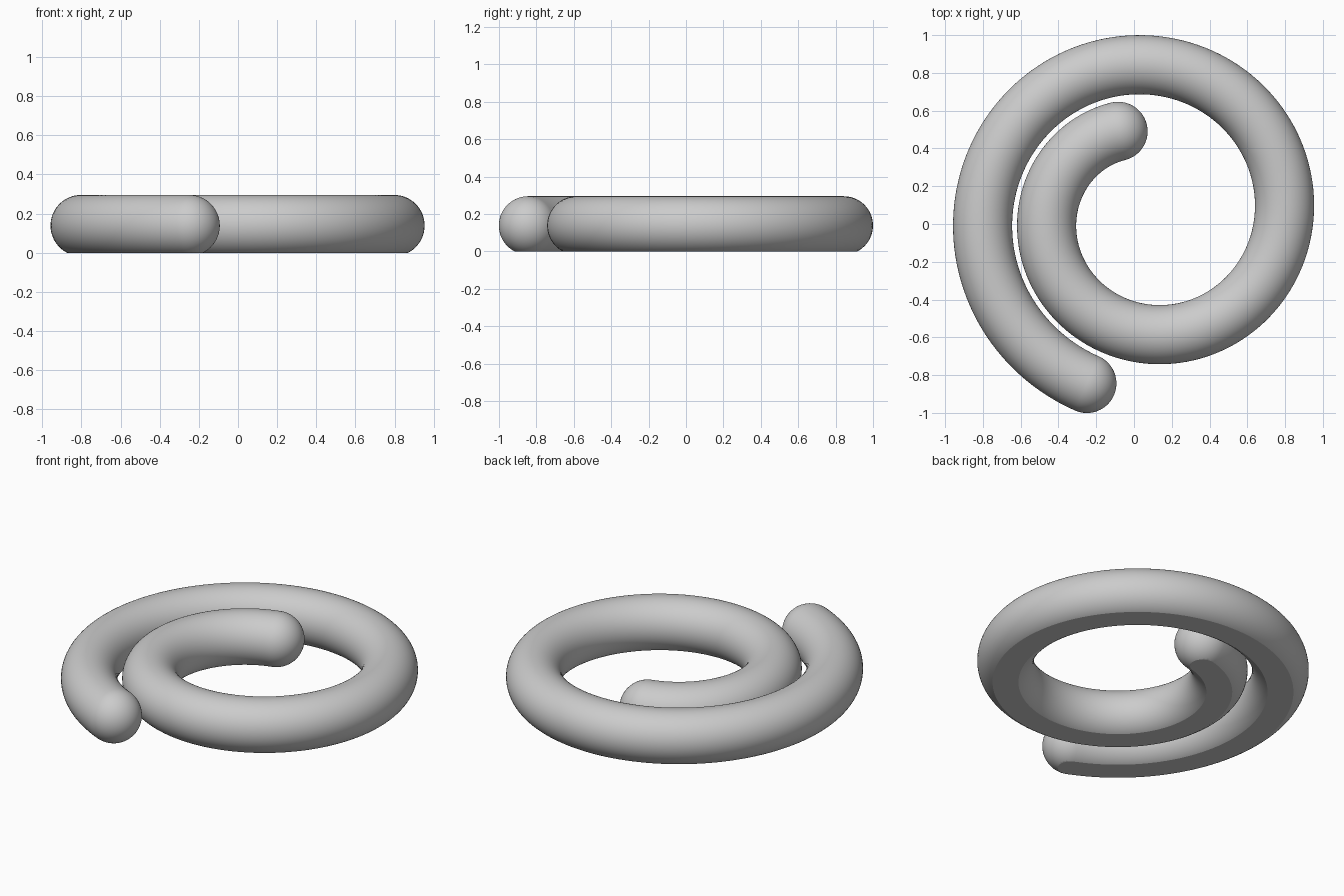
import bpy
import bmesh
from math import sin, cos, pi, radians
from mathutils import Vector

cube = bpy.data.objects.get("Cube")
if cube:
    bpy.data.objects.remove(cube, do_unlink=True)

CENTRE = Vector((0.0825, 0.044, 0.139))
TUBE_RADIUS = 0.1565
PITCH = 0.34                      # spiral growth per turn
START, END = radians(110.5), radians(609.5)
STEPS, SIDES, CAP_STEPS = 200, 64, 16
UP = Vector((0, 0, 1))


def spiral_point(angle):
    r = 0.5425 + PITCH * (angle - pi) / (2 * pi)
    return CENTRE + Vector((cos(angle), sin(angle), 0)) * r


def spiral_tangent(angle):
    return (spiral_point(angle + 0.001) - spiral_point(angle - 0.001)).normalized()


def add_ring(bm, centre, tangent, radius):
    side = tangent.cross(UP)
    turns = [2 * pi * i / SIDES for i in range(SIDES)]
    return [bm.verts.new(centre + (side * cos(t) + UP * sin(t)) * radius) for t in turns]


def cap_rings(bm, angle, direction):
    """Rings of a rounded end, from the tube outwards."""
    tangent, base = spiral_tangent(angle), spiral_point(angle)
    rings = []
    for k in range(1, CAP_STEPS):
        a = pi / 2 * k / CAP_STEPS
        rings.append(add_ring(bm, base + tangent * direction * TUBE_RADIUS * sin(a),
                              tangent, TUBE_RADIUS * cos(a)))
    tip = bm.verts.new(base + tangent * direction * TUBE_RADIUS)
    return rings, tip


# Coiled tube with rounded ends
bm = bmesh.new()
start_rings, start_tip = cap_rings(bm, START, -1)
angles = [START + (END - START) * i / STEPS for i in range(STEPS + 1)]
body = [add_ring(bm, spiral_point(a), spiral_tangent(a), TUBE_RADIUS) for a in angles]
end_rings, end_tip = cap_rings(bm, END, 1)
rings = start_rings[::-1] + body + end_rings
for i in range(SIDES):
    j = (i + 1) % SIDES
    for a, b in zip(rings, rings[1:]):
        bm.faces.new((a[i], a[j], b[j], b[i]))
    bm.faces.new((start_tip, rings[0][j], rings[0][i]))
    bm.faces.new((end_tip, rings[-1][i], rings[-1][j]))

# Flat underside
cut = bmesh.ops.bisect_plane(bm, geom=bm.verts[:] + bm.edges[:] + bm.faces[:],
                             plane_co=(0, 0, 0), plane_no=(0, 0, -1), clear_outer=True)
rim = [e for e in cut["geom_cut"] if isinstance(e, bmesh.types.BMEdge)]
bmesh.ops.triangle_fill(bm, edges=rim, use_beauty=True, normal=(0, 0, -1))
bmesh.ops.recalc_face_normals(bm, faces=bm.faces[:])

mesh = bpy.data.meshes.new("spiral_coil")
bm.to_mesh(mesh)
bm.free()
coil = bpy.data.objects.new("spiral_coil", mesh)
bpy.context.collection.objects.link(coil)

# Plain grey
grey = bpy.data.materials.new("plain_grey")
grey.use_nodes = True
colour = (0.6, 0.6, 0.6, 1)
grey.diffuse_color = colour
grey.node_tree.nodes["Principled BSDF"].inputs["Base Color"].default_value = colour
mesh.materials.append(grey)

# Smooth tube, crisp edge round the underside
bpy.ops.object.select_all(action="DESELECT")
coil.select_set(True)
bpy.context.view_layer.objects.active = coil
bpy.ops.object.shade_smooth_by_angle(angle=radians(25))
